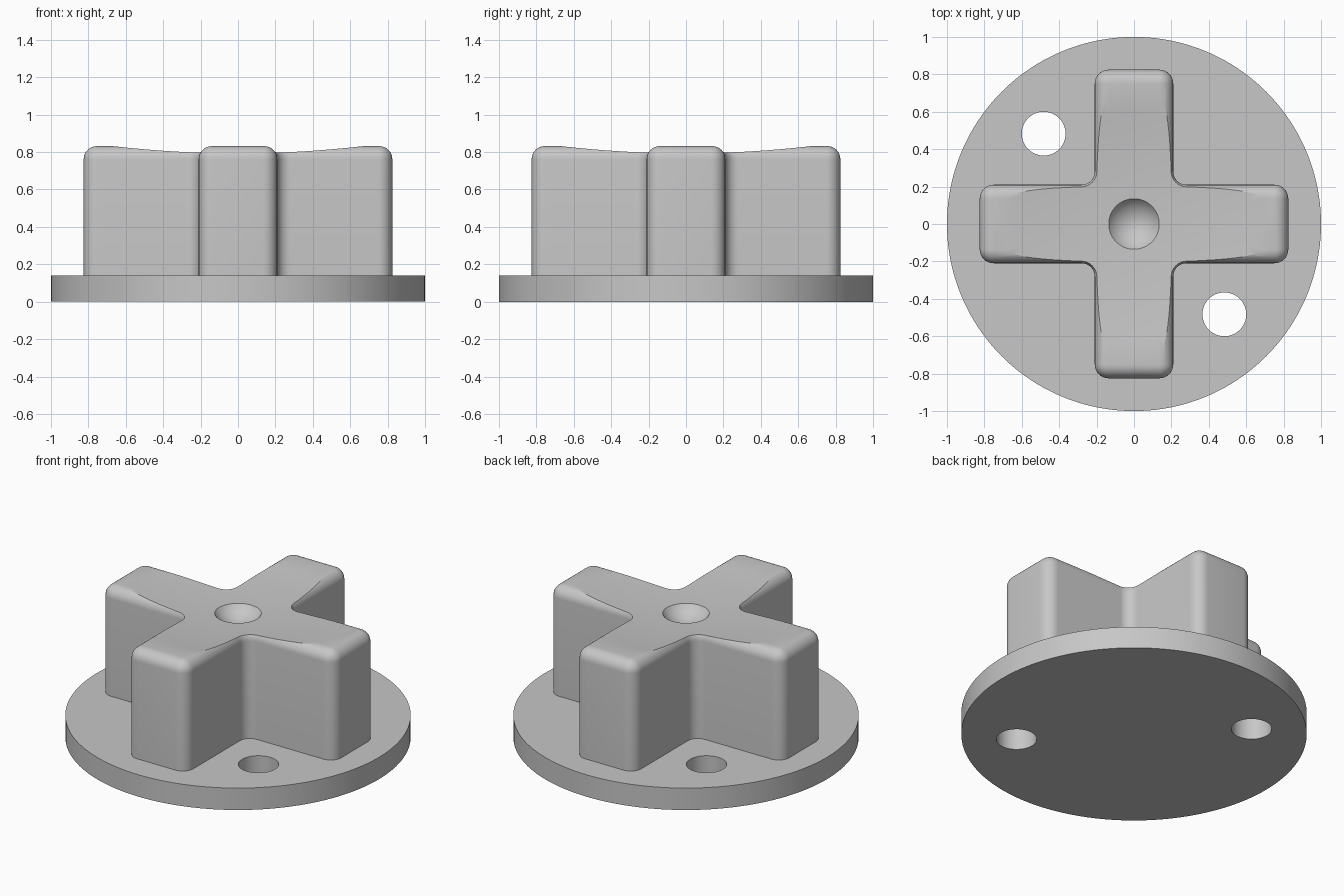
import bpy
import bmesh
from math import sin, cos, pi, radians, sqrt, hypot, atan2
from mathutils import Matrix

if "Cube" in bpy.data.objects:
    bpy.data.objects.remove(bpy.data.objects["Cube"], do_unlink=True)

BASE_H, TOP = 0.14, 0.832
ARM, HALF = 0.825, 0.21            # arm length and half width
OUTER, INNER, FILLET = 0.075, 0.07, 0.07
RIM, DISH_R = 0.69, 5.6            # dish rim radius and sphere radius
DIMPLE, DIMPLE_DEPTH = 0.135, 0.07

grey = bpy.data.materials.new("plain grey")
grey.use_nodes = True
grey.diffuse_color = (0.57, 0.57, 0.57, 1)
grey.node_tree.nodes["Principled BSDF"].inputs["Base Color"].default_value = grey.diffuse_color


def make_object(name, bm):
    bmesh.ops.recalc_face_normals(bm, faces=bm.faces)
    mesh = bpy.data.meshes.new(name)
    bm.to_mesh(mesh)
    bm.free()
    mesh.materials.append(grey)
    obj = bpy.data.objects.new(name, mesh)
    bpy.context.collection.objects.link(obj)
    return obj


def cylinder(name, radius, z0, z1, segments, x=0, y=0):
    bm = bmesh.new()
    bmesh.ops.create_cone(bm, cap_ends=True, segments=segments, radius1=radius,
                          radius2=radius, depth=z1 - z0,
                          matrix=Matrix.Translation((x, y, (z0 + z1) / 2)))
    return make_object(name, bm)


def loft(name, loops):
    """Closed solid through stacked loops of equal point count."""
    bm = bmesh.new()
    rings = [[bm.verts.new(p) for p in loop] for loop in loops]
    for a, b in zip(rings, rings[1:]):
        for i in range(len(a)):
            j = (i + 1) % len(a)
            bm.faces.new((a[i], a[j], b[j], b[i]))
    bm.faces.new(rings[0])
    bm.faces.new(rings[-1])
    return make_object(name, bm)


def select_only(obj):
    bpy.ops.object.select_all(action='DESELECT')
    obj.select_set(True)
    bpy.context.view_layer.objects.active = obj


def cut(obj, cutter):
    cutter.hide_render = True
    mod = obj.modifiers.new("cut", 'BOOLEAN')
    mod.operation = 'DIFFERENCE'
    mod.solver = 'EXACT'
    mod.object = cutter
    select_only(obj)
    bpy.ops.object.modifier_apply(modifier=mod.name)
    bpy.data.objects.remove(cutter, do_unlink=True)


def cross_outline(inset, z, steps=8):
    """Rounded cross outline, moved inward by inset."""
    corners = [(ARM - OUTER, OUTER - HALF, OUTER - inset, -90, 0),
               (ARM - OUTER, HALF - OUTER, OUTER - inset, 0, 90),
               (HALF + INNER, HALF + INNER, INNER + inset, 270, 180)]
    points = []
    for turn in range(4):
        c, s = cos(turn * pi / 2), sin(turn * pi / 2)
        for cx, cy, r, a0, a1 in corners:
            for k in range(steps + 1):
                a = radians(a0 + (a1 - a0) * k / steps)
                x, y = cx + r * cos(a), cy + r * sin(a)
                points.append((x * c - y * s, x * s + y * c, z))
    return points


def circle(r, z, segments=96):
    return [(r * cos(2 * pi * i / segments), r * sin(2 * pi * i / segments), z)
            for i in range(segments)]


# Round base plate with two through holes
base = cylinder("base_plate", 1.0, 0, BASE_H, 160)
for side in (-1, 1):
    cut(base, cylinder("hole_cutter", 0.117, -0.1, 0.3, 64, 0.483 * side, -0.483 * side))

# Cross-shaped grip with a rounded upper edge
levels = [cross_outline(0, BASE_H - 0.01)]
for k in range(9):
    a = k / 8 * pi / 2
    levels.append(cross_outline(FILLET * (1 - cos(a)), TOP - FILLET * (1 - sin(a))))
grip = loft("cross_grip", levels)


# Shallow dish and central dimple, cut as one turned solid
def dish_z(r):
    return TOP + sqrt(DISH_R ** 2 - RIM ** 2) - sqrt(DISH_R ** 2 - r * r)


ball = (DIMPLE ** 2 + DIMPLE_DEPTH ** 2) / (2 * DIMPLE_DEPTH)
ball_z = dish_z(DIMPLE) - DIMPLE_DEPTH + ball
sweep = atan2(DIMPLE, ball - DIMPLE_DEPTH)
profile = [(ball * sin(sweep * k / 10), ball_z - ball * cos(sweep * k / 10))
           for k in range(1, 11)]
profile += [(r, dish_z(r)) for r in (DIMPLE + 0.08 * k for k in range(1, 11))]
profile.append((profile[-1][0], 1.1))
cut(grip, loft("dish_cutter", [circle(r, z) for r, z in profile]))

for obj in (base, grip):
    select_only(obj)
    bpy.ops.object.shade_smooth_by_angle(angle=radians(25))
